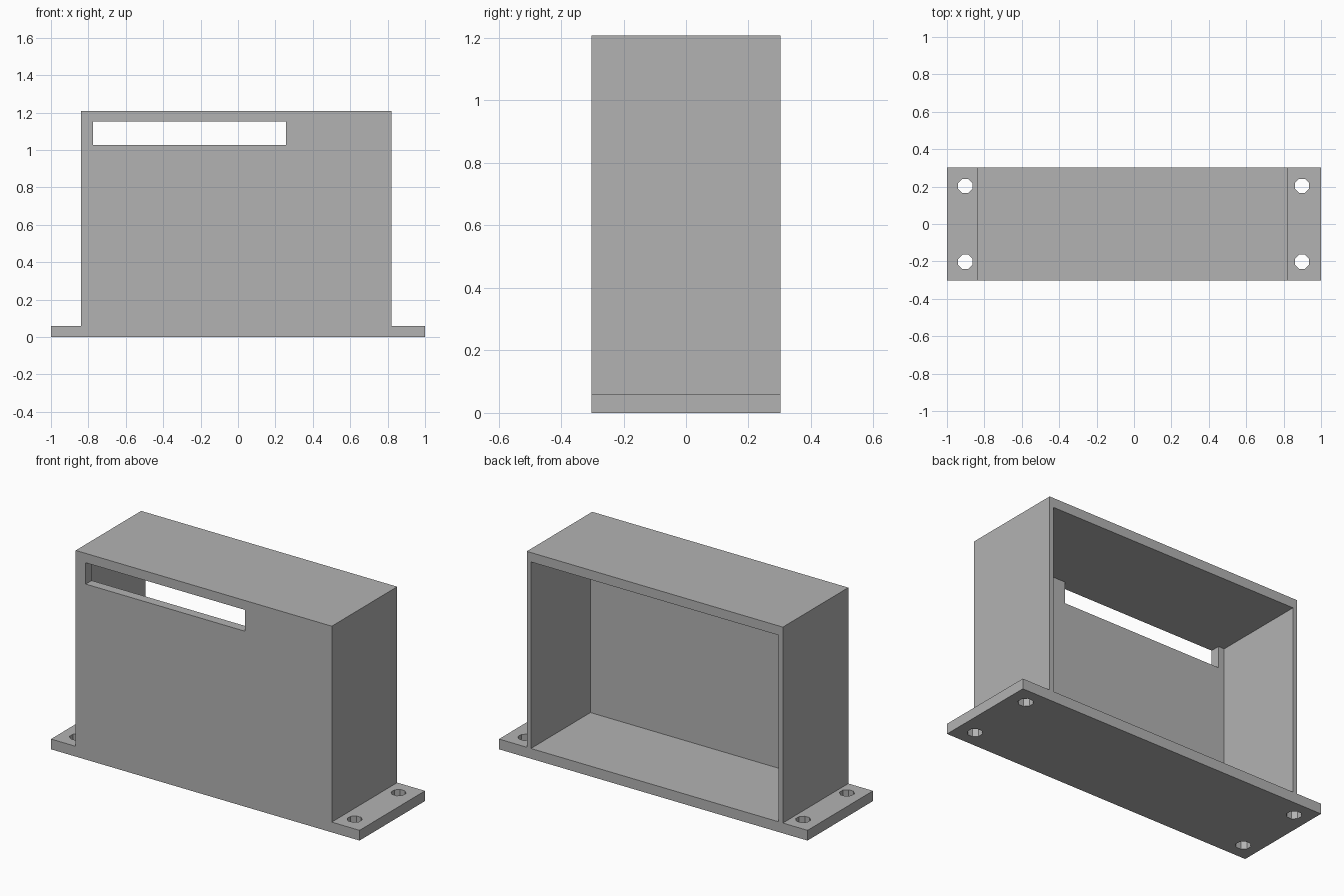
import bpy, bmesh, math
from mathutils import Matrix, Vector

if "Cube" in bpy.data.objects:
    bpy.data.objects.remove(bpy.data.objects["Cube"], do_unlink=True)

# Main dimensions
DEPTH = 0.303            # half depth
LEFT, RIGHT = -0.84, 0.82
BASE, TOP = 0.06, 1.208
SIDE, ROOF, FRONT = 0.027, 0.055, 0.055

grey = bpy.data.materials.new("plain_grey")
grey.use_nodes = True
colour = (0.45, 0.45, 0.45, 1)
grey.diffuse_color = colour
grey.node_tree.nodes["Principled BSDF"].inputs["Base Color"].default_value = colour


def finish(name, bm):
    bmesh.ops.recalc_face_normals(bm, faces=bm.faces)
    mesh = bpy.data.meshes.new(name)
    bm.to_mesh(mesh)
    bm.free()
    mesh.materials.append(grey)
    obj = bpy.data.objects.new(name, mesh)
    bpy.context.collection.objects.link(obj)
    return obj


def block(name, low, high):
    low, high = Vector(low), Vector(high)
    bm = bmesh.new()
    place = Matrix.Translation((low + high) / 2) @ Matrix.Diagonal((high - low).to_4d())
    bmesh.ops.create_cube(bm, size=1, matrix=place)
    return finish(name, bm)


def hole(name, x, y):
    bm = bmesh.new()
    place = Matrix.Translation((x, y, BASE / 2)) @ Matrix.Rotation(math.pi / 8, 4, "Z")
    bmesh.ops.create_cone(bm, cap_ends=True, segments=8, radius1=0.041,
                          radius2=0.041, depth=0.2, matrix=place)
    return finish(name, bm)


# Housing with mounting flanges: one outline pushed through the depth
outline = [(-1, 0), (1, 0), (1, BASE), (RIGHT, BASE), (RIGHT, TOP),
           (LEFT, TOP), (LEFT, BASE), (-1, BASE)]
bm = bmesh.new()
face = bm.faces.new([bm.verts.new((x, -DEPTH, z)) for x, z in outline])
pushed = bmesh.ops.extrude_face_region(bm, geom=[face], use_keep_orig=True)
moved = [v for v in pushed["geom"] if isinstance(v, bmesh.types.BMVert)]
bmesh.ops.translate(bm, verts=moved, vec=(0, 2 * DEPTH, 0))
housing = finish("housing", bm)

# Cavity open at the back, slot through the front, screw holes in the flanges
cutters = [
    block("cavity_cutter", (LEFT + SIDE, -DEPTH + FRONT, BASE),
          (RIGHT - SIDE, DEPTH + 0.1, TOP - ROOF)),
    block("slot_cutter", (-0.775, -DEPTH - 0.1, 1.028),
          (0.256, -DEPTH + FRONT + 0.05, TOP - ROOF)),
]
cutters += [hole("screw_hole_cutter", x, y)
            for x in (-0.902, 0.898) for y in (-0.202, 0.204)]

for cutter in cutters:
    cut = housing.modifiers.new(cutter.name, "BOOLEAN")
    cut.operation = "DIFFERENCE"
    cut.solver = "EXACT"
    cut.object = cutter
    cutter.hide_render = True

# Bake the cuts and drop the cutters
bpy.context.view_layer.update()
evaluated = housing.evaluated_get(bpy.context.evaluated_depsgraph_get())
baked = bpy.data.meshes.new_from_object(evaluated)
housing.modifiers.clear()
housing.data = baked
baked.materials.clear()
baked.materials.append(grey)
for poly in baked.polygons:
    poly.material_index = 0
for cutter in cutters:
    bpy.data.objects.remove(cutter, do_unlink=True)
